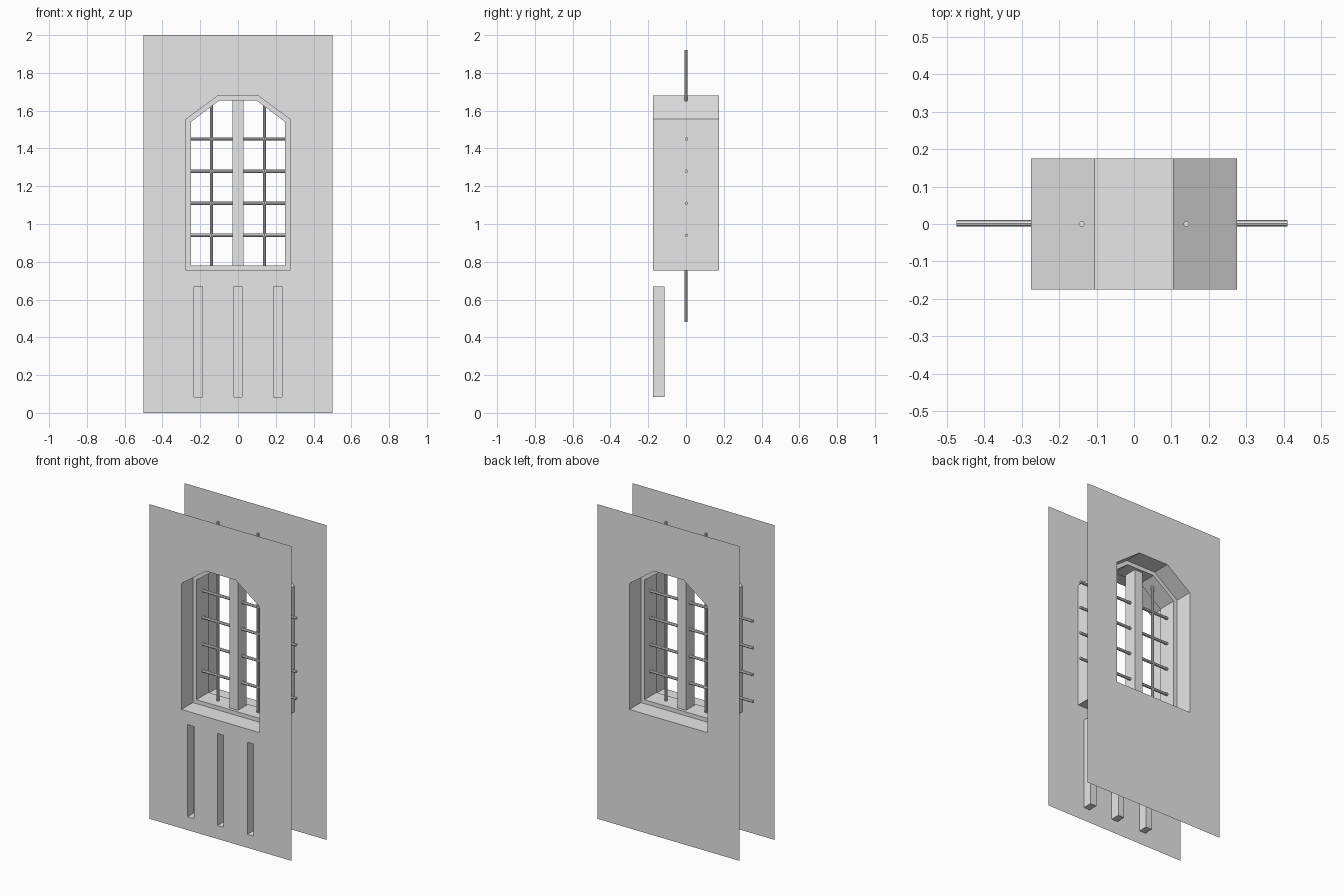
import bpy, bmesh, math
from mathutils import Matrix, Vector

if "Cube" in bpy.data.objects:
    bpy.data.objects.remove(bpy.data.objects["Cube"], do_unlink=True)

# One plain stone grey
grey = bpy.data.materials.new("stone grey")
grey.use_nodes = True
grey.diffuse_color = (0.8, 0.8, 0.8, 1)
grey.node_tree.nodes["Principled BSDF"].inputs["Base Color"].default_value = (0.8, 0.8, 0.8, 1)

DEPTH = 0.175        # half thickness of the wall
LEDGE = 0.06         # half thickness of the window frame
GROOVES = (-0.21, 0, 0.21)


def finish(name, bm):
    mesh = bpy.data.meshes.new(name)
    bm.to_mesh(mesh)
    bm.free()
    mesh.materials.append(grey)
    obj = bpy.data.objects.new(name, mesh)
    bpy.context.collection.objects.link(obj)
    return obj


def rect(x0, x1, z0, z1):
    return [(x0, z0), (x1, z0), (x1, z1), (x0, z1)]


def mirrored(half):
    return half + [(-x, z) for x, z in reversed(half)]


def ring(bm, outline, y):
    return [bm.verts.new((x, y, z)) for x, z in outline]


def bridge(bm, a, b):
    n = len(a)
    for i in range(n):
        j = (i + 1) % n
        bm.faces.new((a[i], b[i], b[j], a[j]))


# Flat wall sheet with openings
def sheet(name, y, holes):
    bm = bmesh.new()
    for outline in [rect(-0.5, 0.5, 0, 2)] + holes:
        verts = ring(bm, outline, y)
        for i, v in enumerate(verts):
            bm.edges.new((v, verts[i - 1]))
    facing = Vector((0, math.copysign(1, y), 0))
    bmesh.ops.triangle_fill(bm, edges=bm.edges[:], use_beauty=True, normal=facing)
    bm.normal_update()
    for f in bm.faces:
        if f.normal.dot(facing) < 0:
            f.normal_flip()
    return finish(name, bm)


def box(name, size, centre):
    bm = bmesh.new()
    bmesh.ops.create_cube(bm, size=1, matrix=Matrix.Translation(centre) @ Matrix.Diagonal((*size, 1)))
    return finish(name, bm)


def rod(name, start, end, radius):
    a, b = Vector(start), Vector(end)
    turn = (b - a).to_track_quat('Z', 'Y').to_matrix().to_4x4()
    bm = bmesh.new()
    bmesh.ops.create_cone(bm, cap_ends=True, segments=8, radius1=radius, radius2=radius,
                          depth=(b - a).length, matrix=Matrix.Translation((a + b) / 2) @ turn)
    return finish(name, bm)


# Window outlines: opening and inner edge of the frame
opening = mirrored([(0.275, 0.755), (0.275, 1.555), (0.105, 1.68)])
inner = mirrored([(0.25, 0.78), (0.25, 1.54), (0.097, 1.655)])
slots = [rect(x - 0.022, x + 0.022, 0.085, 0.67) for x in GROOVES]

sheet("front_wall", -DEPTH, [opening] + slots)
sheet("back_wall", DEPTH, [opening])

# Tunnel through the wall
bm = bmesh.new()
bridge(bm, ring(bm, opening, -DEPTH), ring(bm, opening, DEPTH))
finish("window_reveal", bm)

# Raised frame in the middle of the tunnel
bm = bmesh.new()
loops = [ring(bm, o, y) for o, y in
         ((opening, -LEDGE), (inner, -LEDGE), (inner, LEDGE), (opening, LEDGE))]
for a, b in zip(loops, loops[1:]):
    bridge(bm, a, b)
finish("window_frame", bm)

# Vertical recesses below the window
for i, slot in enumerate(slots):
    bm = bmesh.new()
    front, back = ring(bm, slot, -DEPTH), ring(bm, slot, -0.115)
    bridge(bm, front, back)
    bm.faces.new(back)
    finish(f"groove_{i + 1}", bm)

# Central post and the bars
box("mullion", (0.058, 0.085, 0.89), (0, 0, 1.217))
for i in range(4):
    z = 0.94 + 0.17 * i
    rod(f"cross_bar_{i + 1}", (-0.475, 0.002, z), (0.41, 0.002, z), 0.009)
for side, x in (("right", -0.14), ("left", 0.14)):
    rod(f"upright_bar_{side}", (x, 0, 0.48), (x, 0, 1.92), 0.008)
